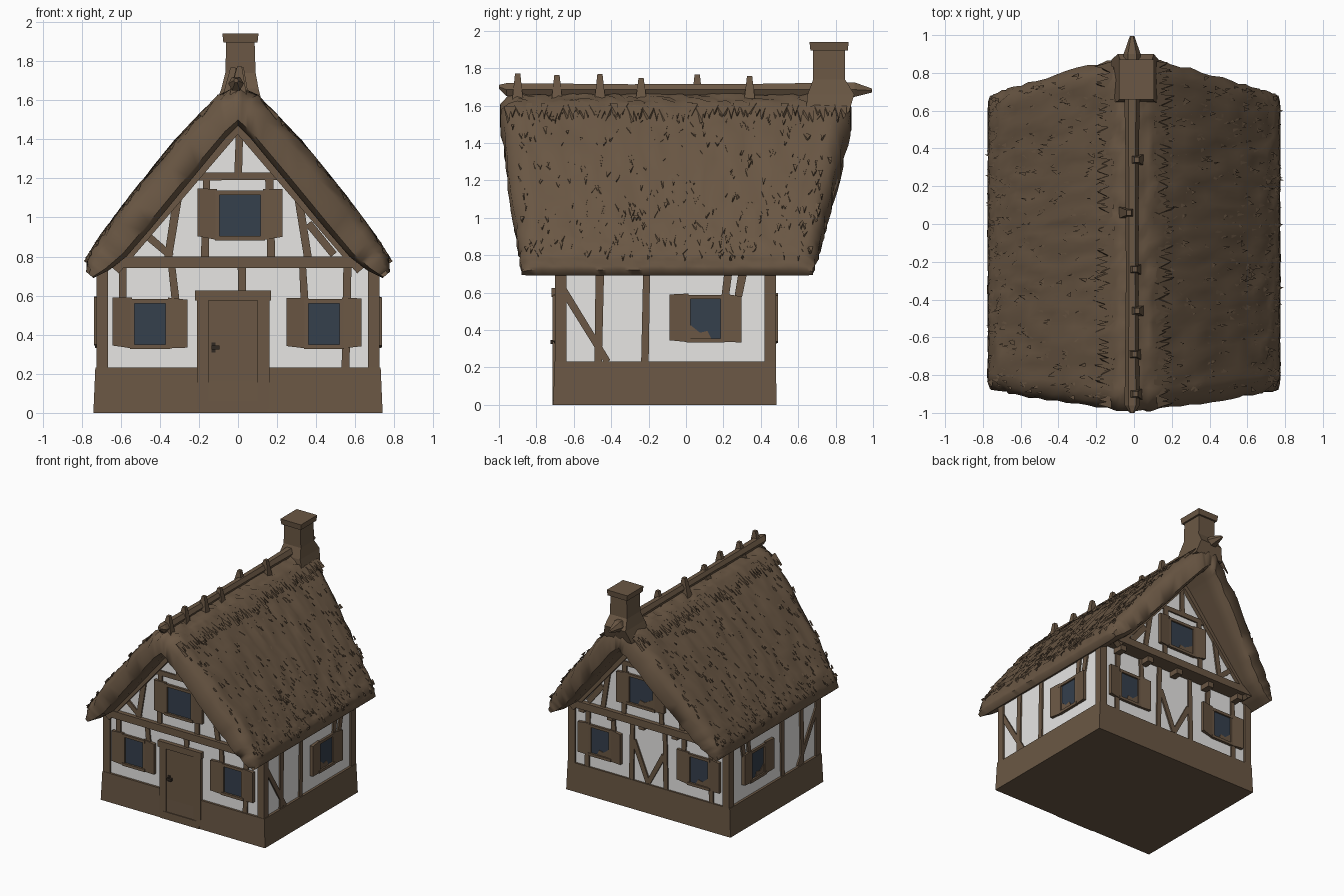
import bpy, bmesh, math, random
from mathutils import Vector

random.seed(7)
if "Cube" in bpy.data.objects:
    bpy.data.objects.remove(bpy.data.objects["Cube"])


def material(name, rgb):
    m = bpy.data.materials.new(name)
    m.use_nodes = True
    m.diffuse_color = (*rgb, 1)
    m.node_tree.nodes["Principled BSDF"].inputs["Base Color"].default_value = (*rgb, 1)
    return m


BROWN = material("brown wood and thatch", (0.145, 0.096, 0.058))
WHITE = material("white plaster", (0.96, 0.95, 0.93))
GLASS = material("blue grey glass", (0.035, 0.05, 0.073))
DARK = material("dark iron", (0.03, 0.022, 0.016))


def finish(bm, name, mat, smooth=None):
    bmesh.ops.recalc_face_normals(bm, faces=bm.faces)
    me = bpy.data.meshes.new(name)
    bm.to_mesh(me)
    bm.free()
    me.materials.append(mat)
    ob = bpy.data.objects.new(name, me)
    bpy.context.collection.objects.link(ob)
    if smooth:
        bpy.ops.object.select_all(action='DESELECT')
        ob.select_set(True)
        bpy.context.view_layer.objects.active = ob
        bpy.ops.object.shade_smooth_by_angle(angle=math.radians(smooth))


def prism(bm, bottom, top):
    """Closed solid between two matching loops of points."""
    lo = [bm.verts.new(p) for p in bottom]
    hi = [bm.verts.new(p) for p in top]
    n = len(lo)
    bm.faces.new(lo)
    bm.faces.new(hi)
    for i in range(n):
        bm.faces.new((lo[i], lo[(i + 1) % n], hi[(i + 1) % n], hi[i]))


def ring(x0, x1, y0, y1, z):
    return [(x0, y0, z), (x1, y0, z), (x1, y1, z), (x0, y1, z)]


def stack(name, mat, rings):
    bm = bmesh.new()
    for a, b in zip(rings, rings[1:]):
        prism(bm, a, b)
    finish(bm, name, mat)


# Wall frames map (along wall, height, depth outwards) to space
FRONT, BACK, SIDE = -0.685, 0.465, 0.71
GABLE_FRONT, GABLE_BACK = -0.76, 0.55
frames = {
    "front": lambda u, v, d: (u, FRONT - d, v),
    "back": lambda u, v, d: (u, BACK + d, v),
    "front_gable": lambda u, v, d: (u, GABLE_FRONT - d, v),
    "back_gable": lambda u, v, d: (u, GABLE_BACK + d, v),
    "left": lambda u, v, d: (SIDE + d, u, v),
    "right": lambda u, v, d: (-SIDE - d, u, v),
}


def slab(bm, f, pts, depth, back=-0.02):
    ds = depth if isinstance(depth, list) else [depth] * len(pts)
    prism(bm, [f(u, v, back) for u, v in pts], [f(u, v, d) for (u, v), d in zip(pts, ds)])


def rect(u0, u1, v0, v1):
    return [(u0, v0), (u1, v0), (u1, v1), (u0, v1)]


def beam(bm, f, a, b, w=0.04, depth=0.012):
    a, b = Vector(a), Vector(b)
    t = (b - a).normalized()
    n = Vector((-t.y, t.x)) * w / 2
    k = random.uniform(0.85, 1.2)
    slab(bm, f, [a - n, b - n * k, b + n * k, a + n], depth)


def window(wall, tag, u, v, w=0.16, h=0.21, sh=0.1):
    f = frames[wall]
    u0, u1, v0, v1 = u - w / 2, u + w / 2, v - h / 2, v + h / 2
    bm = bmesh.new()
    slab(bm, f, rect(u0 - .01, u1 + .01, v0 - .01, v1 + .01), 0.006)
    finish(bm, f"{wall}_{tag}_glass", GLASS)
    bm = bmesh.new()
    e = 0.022
    slab(bm, f, rect(u0 - e, u1 + e, v1, v1 + e), 0.018)
    slab(bm, f, rect(u0 - e, u1 + e, v0 - e, v0), 0.022)
    for s in (-1, 1):
        ue = u + s * w / 2
        slab(bm, f, rect(ue, ue + s * e, v0, v1), 0.017)
        # open shutter, swung slightly off the wall
        j = random.uniform(-.012, .012)
        a, b = ue + s * 0.012, ue + s * (0.012 + sh)
        slab(bm, f, [(a, v0 - .02), (b, v0 - .01 + j), (b, v1 + .025 + j), (a, v1 + .03)],
             [0.016, 0.028, 0.028, 0.016], 0.0)
    if not wall.startswith("front"):
        # ragged cloth behind the lower panes
        slab(bm, f, [(u0, v0), (u + .03, v0), (u + .01, v0 + .04), (u - .03, v0 + .03), (u0, v0 + .07)], 0.01)
    finish(bm, f"{wall}_{tag}_frame_and_shutters", BROWN)


# Body, stone base and jettied gable block
stack("plaster_walls", WHITE, [ring(-SIDE, SIDE, FRONT, BACK, 0.1), ring(-SIDE, SIDE, FRONT, BACK, 0.78)])
stack("base", BROWN, [ring(-.74, .74, -.71, .485, 0), ring(-.73, .73, -.703, .48, 0.232)])
gable = [(-.64, .745), (.64, .745), (0, 1.53)]
bm = bmesh.new()
prism(bm, [(x, GABLE_FRONT, z) for x, z in gable], [(x, GABLE_BACK, z) for x, z in gable])
finish(bm, "gable_walls", WHITE)

# Timber framing
timbers = {
    "front": [((-.59, .58), (-.59, .76)), ((-.32, .58), (-.34, .76)), ((.02, .6), (.02, .76)),
              ((.34, .58), (.33, .76)), ((.55, .22), (.56, .76))],
    "back": [((.16, .22), (.15, .76)), ((-.15, .22), (-.14, .76)), ((.14, .56), (.01, .24)),
             ((-.13, .5), (.01, .24)), ((.56, .22), (.55, .76)), ((.32, .58), (.33, .76)),
             ((-.56, .22), (-.55, .76)), ((-.31, .58), (-.32, .76))],
}
side = [((-.47, .22), (-.46, .74)), ((-.66, .62), (-.42, .23)), ((-.22, .22), (-.21, .74)),
        ((.21, .58), (.23, .74)), ((.28, .58), (.31, .74))]
timbers["left"] = timbers["right"] = side
gable_lines = [((-.32, 1.21), (.32, 1.21)), ((0, 1.2), (.01, 1.5)),
               ((-.48, .92), (-.34, .8)), ((.36, .97), (.49, .81))]
for s in (-1, 1):
    gable_lines += [((s * .36, .78), (s * .3, 1.16)), ((s * .17, .78), (s * .16, 1.22))]
timbers["front_gable"] = timbers["back_gable"] = gable_lines
for wall, lines in timbers.items():
    bm = bmesh.new()
    for a, b in lines:
        beam(bm, frames[wall], a, b)
    if "gable" in wall:
        # heavy rafters under the thatch
        for s in (-1, 1):
            beam(bm, frames[wall], (s * .64, .74), (s * .01, 1.475), .08, .03)
    finish(bm, wall + "_timbers", BROWN)

bm = bmesh.new()
for x in (-.695, .695):
    for y in (FRONT + .015, BACK - .015):
        prism(bm, ring(x - .03, x + .03, y - .03, y + .03, .2), ring(x - .03, x + .03, y - .03, y + .03, .76))
finish(bm, "corner_posts", BROWN)

# Gable sill beams, with joist ends at the back
for wall, y, lower, s in (("front", GABLE_FRONT, FRONT, -1), ("back", GABLE_BACK, BACK, 1)):
    bm = bmesh.new()
    y0, y1 = sorted((lower - s * .02, y + s * .035))
    prism(bm, ring(-.66, .66, y0, y1, .742), ring(-.65, .65, y0, y1, .8))
    if wall == "back":
        for x in (-.56, -.28, .02, .3, .56):
            prism(bm, ring(x - .025, x + .025, BACK - .02, y, .70), ring(x - .025, x + .025, BACK - .02, y, .75))
    finish(bm, wall + "_gable_sill", BROWN)
    # Windows of this end
    window(wall, "window_a", -.45, .455)
    window(wall, "window_b", .44, .455)
    window(wall + "_gable", "window", .01, 1.01, w=.21, sh=.1)
window("left", "window", .105, .46)
window("right", "window", .105, .46)

# Door
f = frames["front"]
bm = bmesh.new()
slab(bm, f, rect(-.21, -.15, .02, .6), .028)
slab(bm, f, rect(.1, .16, .02, .6), .028)
slab(bm, f, rect(-.22, .17, .575, .625), .034)
slab(bm, f, rect(-.2, .15, .0, .06), .03)
slab(bm, f, rect(-.16, .11, .05, .58), .02)
finish(bm, "door", BROWN)
bm = bmesh.new()
slab(bm, f, rect(-.135, -.115, .31, .36), .027)
slab(bm, f, rect(-.135, -.095, .325, .345), .04)
finish(bm, "door_handle", DARK)

# Thatched roof shell: outer and inner half profiles
OUTER = [(0, 1.66), (.1, 1.615), (.32, 1.385), (.55, 1.1), (.7, .9), (.765, .8), (.775, .72)]
INNER = [(0, 1.47), (.06, 1.41), (.25, 1.18), (.44, .95), (.57, .8), (.66, .73), (.74, .69)]


def at(profile, t):
    i = min(int(t), len(profile) - 2)
    return Vector(profile[i]).lerp(Vector(profile[i + 1]), t - i)


def y_at(z, s):
    k = (z - .7) / .95
    return (-.87 - .12 * k) * (1 - s) + (.67 + .21 * k) * s


ROWS, SUB = 48, 4
params = [i / SUB for i in range(-6 * SUB, 6 * SUB + 1)]
bm = bmesh.new()
outer, inner = [], []
for j in range(ROWS + 1):
    s = j / ROWS
    edge = {0: .3, ROWS: .3, 1: .1, ROWS - 1: .1}.get(j, 0)
    ro, ri = [], []
    for t in params:
        g = -1 if t < 0 else 1
        o, n = at(OUTER, abs(t)), at(INNER, abs(t))
        y = y_at(o.y, s) + random.uniform(-.008, .008)
        o2 = o.lerp(n, edge + random.uniform(-.07, .04))
        n2 = n.lerp(o, edge * .5)
        ro.append(bm.verts.new((g * o2.x, y, o2.y)))
        ri.append(bm.verts.new((g * n2.x, y, n2.y)))
    outer.append(ro)
    inner.append(ri)
last = len(params) - 1
for j in range(ROWS):
    for i in range(last):
        for r in (outer, inner):
            bm.faces.new((r[j][i], r[j][i + 1], r[j + 1][i + 1], r[j + 1][i]))
    for i in (0, last):
        bm.faces.new((outer[j][i], outer[j + 1][i], inner[j + 1][i], inner[j][i]))
for j in (0, ROWS):
    for i in range(last):
        bm.faces.new((outer[j][i], outer[j][i + 1], inner[j][i + 1], inner[j][i]))
finish(bm, "thatched_roof", BROWN, 60)


# Straw tufts lying down the slope, and the ragged ridge covering
def tuft(bm, t, s, g, w, length, lift):
    p, q = at(OUTER, t), at(OUTER, t + .05)
    d = (q - p).normalized()
    n = Vector((-d.y, d.x))
    y = y_at(p.y, s)
    a, tip, low = p + n * .003, p + d * length + n * lift, p + d * length - n * .01
    v = [bm.verts.new((g * c.x, y + dy, c.y)) for c, dy in ((a, -w), (a, w), (tip, random.uniform(-w, w)), (low, 0))]
    for k in ((0, 1, 2), (0, 1, 3), (1, 2, 3), (0, 2, 3)):
        bm.faces.new([v[i] for i in k])


bm = bmesh.new()
for g in (-1, 1):
    for _ in range(480):
        tuft(bm, random.uniform(1.1, 4.9), random.uniform(.02, .98), g,
             random.uniform(.006, .014), random.uniform(.025, .055), random.uniform(.004, .011))
    for j in range(64):
        tuft(bm, random.uniform(1.0, 1.12), (j + 1) / 65, g, .02, random.uniform(.08, .13), .013)
finish(bm, "straw_tufts", BROWN)

# Ridge pole, pegs and chimney
bm = bmesh.new()
loops = [(-1.0, .012, 1.70), (-.96, .04, 1.685), (-.3, .033, 1.685), (.4, .036, 1.685), (.9, .045, 1.685), (.995, .012, 1.68)]
hexa = [(math.cos(k * math.pi / 3), math.sin(k * math.pi / 3)) for k in range(6)]
for (ya, ra, za), (yb, rb, zb) in zip(loops, loops[1:]):
    prism(bm, [(c * ra - .01, ya, za + s * ra) for c, s in hexa], [(c * rb - .01, yb, zb + s * rb) for c, s in hexa])
for y in (-.9, -.69, -.46, -.24, .06, .34):
    x, top = random.uniform(-.03, .02), random.uniform(1.745, 1.775)
    prism(bm, ring(x - .05, x + .04, y - .03, y + .03, 1.62), ring(x - .01, x + .015, y - .014, y + .014, top))
finish(bm, "ridge_pole_and_pegs", BROWN)

stack("chimney", BROWN, [ring(-.12, .13, .64, .87, 1.56), ring(-.085, .105, .65, .9, 1.66),
                         ring(-.065, .09, .68, .85, 1.74), ring(-.06, .085, .68, .85, 1.9)])
stack("chimney_cap", BROWN, [ring(-.075, .1, .665, .865, 1.895), ring(-.08, .105, .66, .87, 1.94)])
